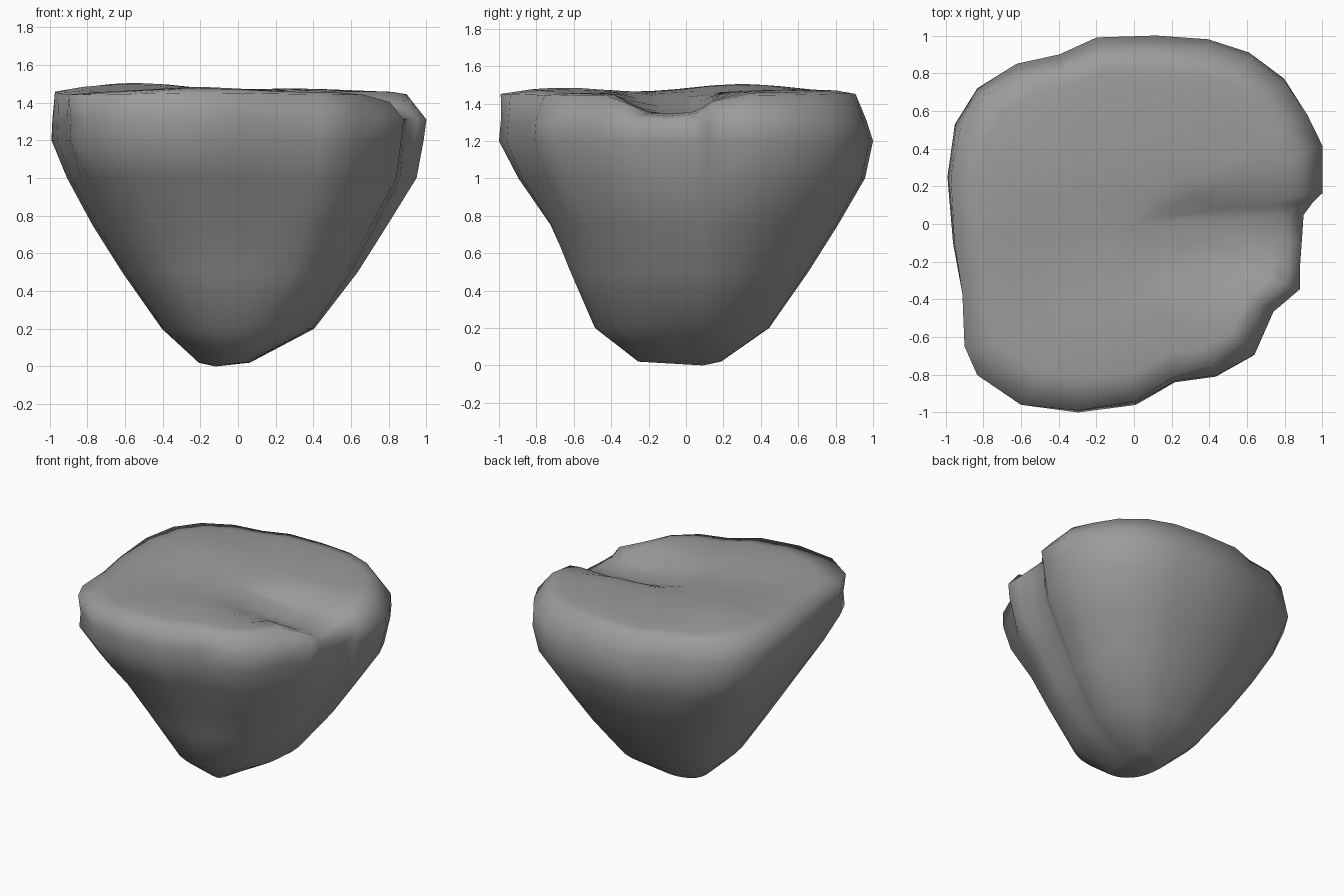
import bpy
import bmesh
from math import exp, hypot

cube = bpy.data.objects.get("Cube")
if cube:
    bpy.data.objects.remove(cube, do_unlink=True)

# Widest outline of the boulder, counter-clockwise
OUTLINE = [(1, .43), (.92, .6), (.81, .77), (.62, .91), (.4, .98), (.12, 1), (-.2, .99),
           (-.4, .9), (-.63, .85), (-.84, .72), (-.96, .53), (-1, .25), (-.97, -.1),
           (-.92, -.37), (-.9, -.65), (-.83, -.8), (-.6, -.96), (-.3, -1), (.01, -.96),
           (.22, -.84), (.44, -.81), (.64, -.7), (.74, -.47), (.88, -.35), (.88, -.24),
           (.89, -.1), (.9, .05), (.95, .12), (1, .17)]

# Side levels: height, extents -x, +x, -y, +y, and how round the level is
LEVELS = [(.02, .2, .06, .25, .18, 1), (.2, .39, .39, .48, .43, .9),
          (.5, .6, .62, .62, .64, .6), (.75, .76, .78, .73, .8, .4),
          (1, .9, .94, .9, .95, .2), (1.2, .99, .985, 1, 1, 0),
          (1.31, .985, 1, .99, .965, 0)]


def bump(x, y, cx, cy, width):
    return exp(-((x - cx) ** 2 + (y - cy) ** 2) / width)


def top_height(x, y):
    """Gently rolling top with a flat-bottomed gully that opens on the +x edge."""
    t = min(max((x + .25) / .8, 0), 1)
    gully = t * t * (3 - 2 * t) * exp(-((y + .09) / .23) ** 4)
    return (1.455 + .05 * bump(x, y, -.55, .3, .15) + .03 * bump(x, y, -.2, -.65, .1)
            + .02 * bump(x, y, .3, .6, .15) - .11 * gully)


def top_ring(scale):
    return [(x * scale, y * scale, top_height(x * scale, y * scale)) for x, y in OUTLINE]


def rim_ring():
    """Rim set in further toward the back left and the front left corners."""
    points = []
    for x, y in OUTLINE:
        s = .945 - .035 * (x + y) - .06 * bump(x, y, .66, -.65, .08)
        points.append((x * s, y * s, top_height(x * s, y * s) - .012))
    return points


def side_ring(z, left, right, front, back, roundness):
    points = []
    for x, y in OUTLINE:
        k = 1 + (1.02 / hypot(x, y) - 1) * roundness
        if y > 0:
            k += .2 * abs(x * y) * roundness
        x, y = x * k, y * k
        points.append((x * (right if x > 0 else left), y * (back if y > 0 else front), z))
    return points


def bridge(bm, low, high):
    for i in range(len(low)):
        j = (i + 1) % len(low)
        bm.faces.new((low[i], low[j], high[j], high[i]))


def cap(bm, ring, centre):
    tip = bm.verts.new(centre)
    for i in range(len(ring)):
        bm.faces.new((ring[i], ring[(i + 1) % len(ring)], tip))


# Tapering sides, rim and rolling top
bm = bmesh.new()
outlines = [side_ring(*level) for level in LEVELS] + [rim_ring()]
outlines += [top_ring(s) for s in (.82, .7, .57, .44, .31, .16)]
rings = [[bm.verts.new(p) for p in points] for points in outlines]
for low, high in zip(rings, rings[1:]):
    bridge(bm, low, high)
cap(bm, rings[0], (-.12, .09, 0))
cap(bm, rings[-1], (0, 0, top_height(0, 0)))
bmesh.ops.recalc_face_normals(bm, faces=bm.faces)
for face in bm.faces:
    face.smooth = True

mesh = bpy.data.meshes.new("boulder")
bm.to_mesh(mesh)
bm.free()
boulder = bpy.data.objects.new("boulder", mesh)
bpy.context.collection.objects.link(boulder)

# Stone colour
stone = bpy.data.materials.new("grey_stone")
stone.use_nodes = True
grey = (.33, .33, .33, 1)
stone.diffuse_color = grey
stone.node_tree.nodes["Principled BSDF"].inputs["Base Color"].default_value = grey
mesh.materials.append(stone)
